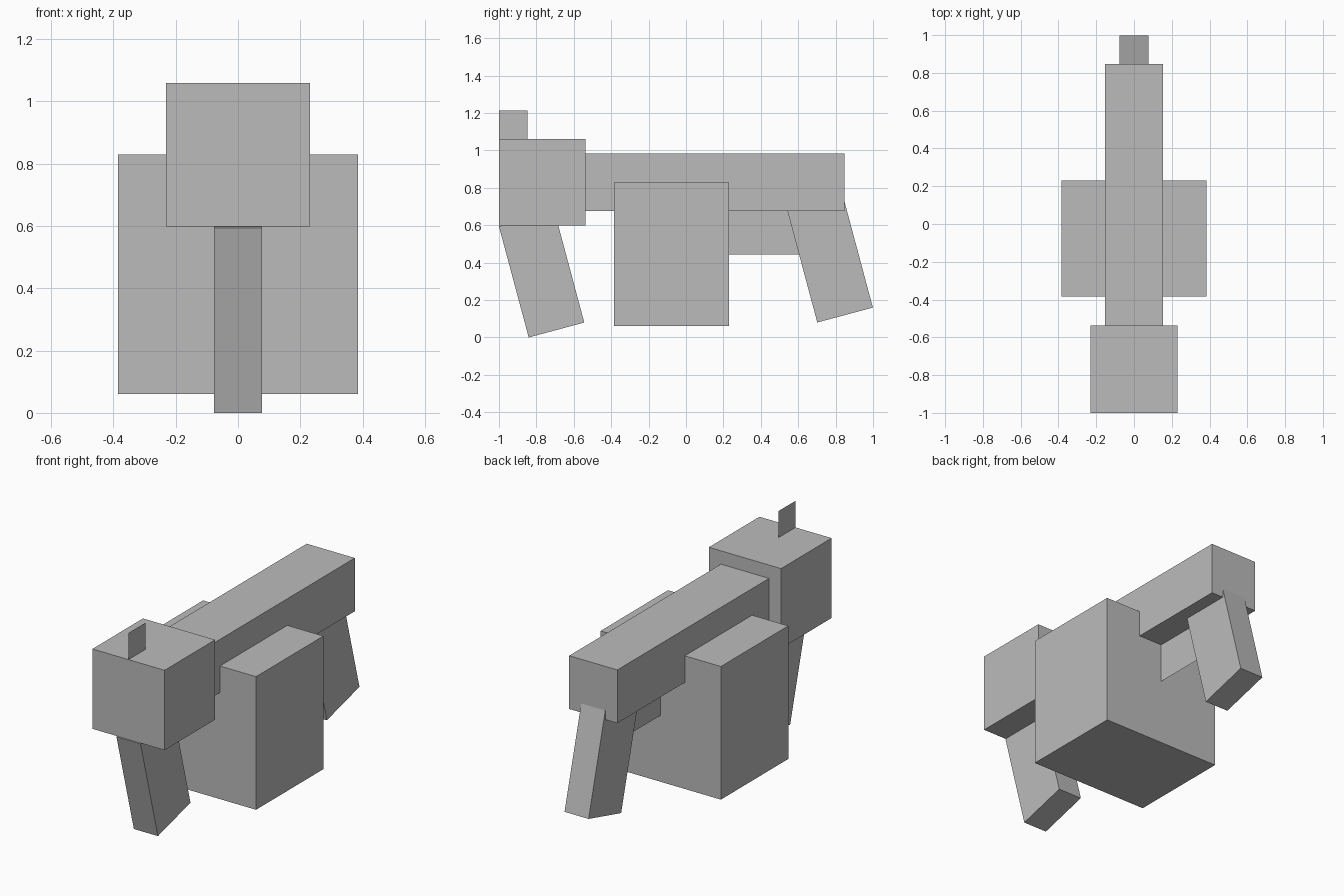
import bpy
import math
from mathutils import Matrix, Vector

if "Cube" in bpy.data.objects:
    bpy.data.objects.remove(bpy.data.objects["Cube"])

U = 1 / 13          # modelling unit
BASE = 0.06         # underside of the large block

grey = bpy.data.materials.new("plain grey")
grey.diffuse_color = (0.5, 0.5, 0.5, 1)
grey.use_nodes = True
grey.node_tree.nodes["Principled BSDF"].inputs["Base Color"].default_value = grey.diffuse_color


def add_mesh(name, verts, faces):
    mesh = bpy.data.meshes.new(name)
    mesh.from_pydata(verts, [], faces)
    mesh.materials.append(grey)
    obj = bpy.data.objects.new(name, mesh)
    bpy.context.collection.objects.link(obj)
    return obj


def box(name, x, y, z):
    """Box between the (low, high) limits on each axis."""
    verts = [(a, b, c) for a in x for b in y for c in z]
    faces = [(0, 1, 3, 2), (4, 6, 7, 5), (0, 4, 5, 1),
             (2, 3, 7, 6), (0, 2, 6, 4), (1, 5, 7, 3)]
    return add_mesh(name, verts, faces)


def fin(name, y, z):
    """Flat sheet on the centre plane."""
    return add_mesh(name, [(0, y[0], z[0]), (0, y[1], z[0]),
                           (0, y[1], z[1]), (0, y[0], z[1])], [(0, 1, 2, 3)])


def leg(name, y, z):
    """Slanted handle whose lower front corner is at (y, z)."""
    obj = box(name, (-U, U), (0, 4 * U), (0, 8 * U))
    tilt = Matrix.Rotation(math.radians(15), 4, 'X')
    obj.data.transform(Matrix.Translation(Vector((0, y, z))) @ tilt)
    return obj


# Main boxes
box("head_block", (-3 * U, 3 * U), (-1, -1 + 6 * U), (BASE + 7 * U, BASE + 13 * U))
box("long_bar", (-2 * U, 2 * U), (-1 + 6 * U, 0.847), (BASE + 8 * U, BASE + 12 * U))
box("large_block", (-5 * U, 5 * U), (-5 * U, 3 * U), (BASE, BASE + 10 * U))

# Thin centre sheets
fin("top_fin", (-1, -1 + 2 * U), (BASE + 13 * U, BASE + 15 * U))
fin("lower_fin", (3 * U, 8 * U), (BASE + 5 * U, BASE + 8 * U))

# Slanted handles
leg("front_handle", -0.841, 0.0)
leg("rear_handle", 0.702, 0.08)
